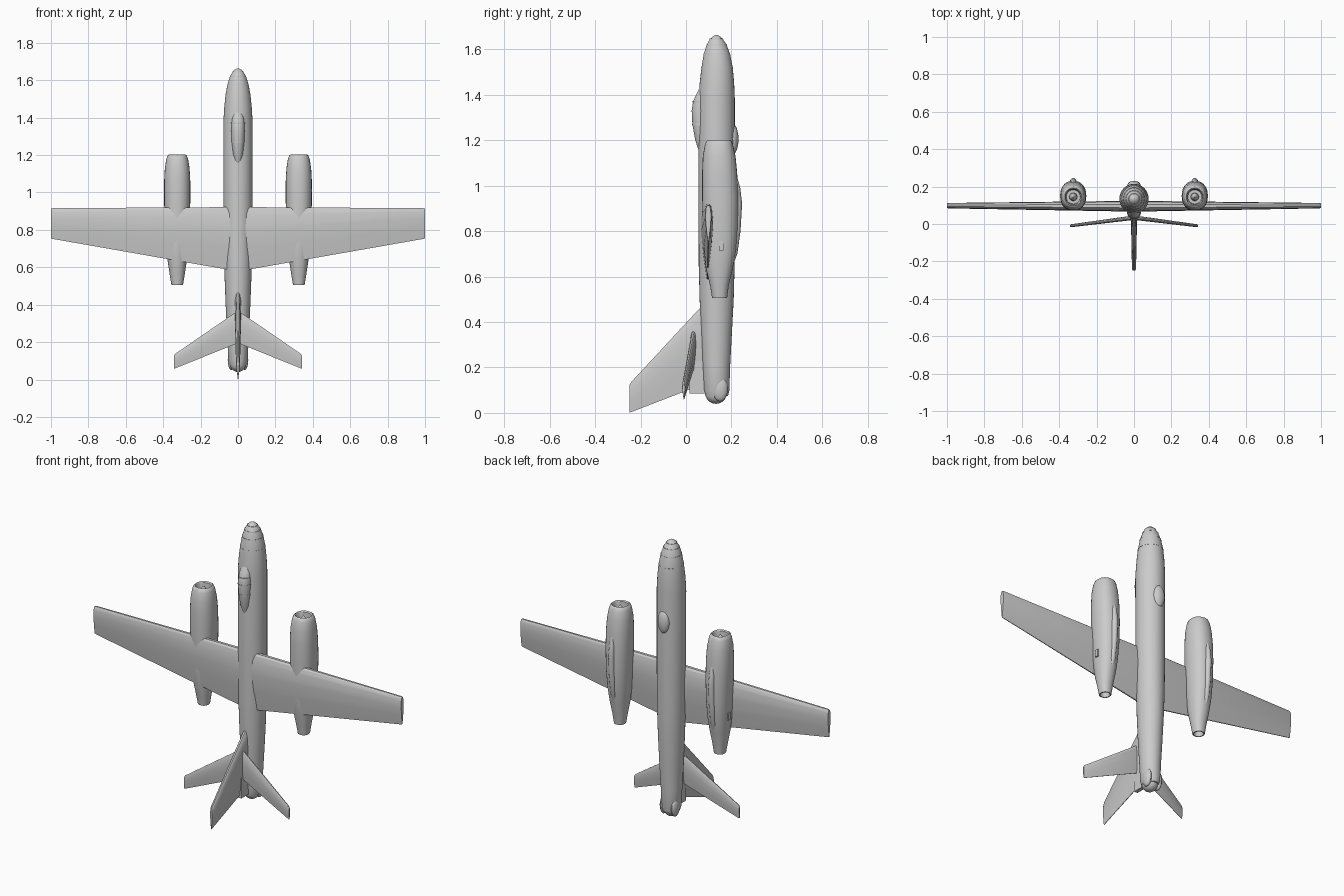
import bpy, bmesh
from math import sin, cos, pi, copysign


def finish(name, bm, angle=35):
    bmesh.ops.recalc_face_normals(bm, faces=bm.faces)
    me = bpy.data.meshes.new(name)
    bm.to_mesh(me)
    bm.free()
    ob = bpy.data.objects.new(name, me)
    bpy.context.collection.objects.link(ob)
    bpy.ops.object.select_all(action='DESELECT')
    ob.select_set(True)
    bpy.context.view_layer.objects.active = ob
    bpy.ops.object.shade_smooth_by_angle(angle=angle * pi / 180)
    return ob


def loft(name, rings, angle=35):
    bm = bmesh.new()
    vs = [[bm.verts.new(p) for p in r] for r in rings]
    n = len(vs[0])
    for a, b in zip(vs, vs[1:]):
        for i in range(n):
            j = (i + 1) % n
            bm.faces.new((a[i], a[j], b[j], b[i]))
    bm.faces.new(vs[0])
    bm.faces.new(vs[-1])
    return finish(name, bm, angle)


def oval(x, y, z, rx, ry, n=32, power=1.0):
    """Horizontal cross-section; power below 1 makes it boxier."""
    f = lambda v: copysign(abs(v) ** power, v)
    return [(x + rx * f(cos(2 * pi * i / n)), y + ry * f(sin(2 * pi * i / n)), z)
            for i in range(n)]


def foil(place, lead, trail, half):
    """Wing section: place(chord position, thickness offset) gives a point."""
    prof = [(0, .3), (.03, .6), (.12, .88), (.35, 1), (.65, .7), (1, .12)]
    pts = prof + [(c, -t) for c, t in reversed(prof)]
    return [place(lead + (trail - lead) * c, t * half) for c, t in pts]


def blob(name, x, y, z, rx, ry, rz, n=24):
    bm = bmesh.new()
    bmesh.ops.create_uvsphere(bm, u_segments=n, v_segments=n // 2, radius=1)
    for v in bm.verts:
        v.co = (x + v.co.x * rx, y + v.co.y * ry, z + v.co.z * rz)
    return finish(name, bm)


def box(name, x, y, z, sx, sy, sz):
    bm = bmesh.new()
    bmesh.ops.create_cube(bm, size=1)
    for v in bm.verts:
        v.co = (x + v.co.x * sx, y + v.co.y * sy, z + v.co.z * sz)
    return finish(name, bm)


# Fuselage: (z, centre y, half width, half depth)
body = [(.075, .135, .044, .050), (.10, .135, .052, .056), (.20, .134, .056, .060),
        (.35, .134, .064, .068), (.50, .135, .070, .075), (.65, .135, .075, .079),
        (.90, .135, .078, .080), (1.38, .135, .078, .080), (1.45, .136, .074, .076),
        (1.52, .137, .067, .069), (1.58, .136, .056, .058), (1.62, .135, .043, .044),
        (1.645, .134, .029, .029), (1.658, .134, .016, .016), (1.664, .134, .004, .004)]
loft("fuselage", [oval(0, y, z, a, b) for z, y, a, b in body])

# Glazed nose frames
for k, (z, y, a, b) in enumerate(body[9:13]):
    loft(f"nose_frame_{k}", [oval(0, y, z - .002, a + .0012, b + .0012),
                             oval(0, y, z + .002, a + .0006, b + .0006)])

# Cockpit canopy with two frames
canopy = [(1.15, .075, .012, .018), (1.20, .070, .027, .029), (1.27, .066, .034, .038),
          (1.33, .064, .036, .039), (1.37, .066, .035, .035), (1.40, .068, .031, .024),
          (1.43, .072, .018, .012)]
loft("canopy", [oval(0, y, z, a, b, 20) for z, y, a, b in canopy], 25)
for k, (z, y, a, b) in enumerate(canopy[2:5]):
    loft(f"canopy_frame_{k}", [oval(0, y, z + d, a + .0015, b + .0015, 20)
                               for d in (-.003, .003)])

# Belly radome and rear gunner turret
blob("radome", 0, .205, 1.205, .036, .026, .068)
blob("tail_turret", 0, .132, .085, .043, .047, .045)
for s in (-1, 1):
    blob(f"turret_fairing_{s}", s * .036, .150, .105, .019, .034, .055, 16)
box("rudder_base", 0, .055, .17, .022, .08, .17)

# Main wing, tip to tip
wing = [(-1, .913, .755, .098, .012), (-.992, .916, .752, .098, .0145),
        (0, .922, .578, .095, .029),
        (.992, .916, .752, .098, .0145), (1, .913, .755, .098, .012)]
loft("wing", [foil(lambda z, t, x=x, y=y: (x, y + t, z), l, tr, h)
              for x, l, tr, y, h in wing], 25)

# Tailplane with dihedral
tail = [(-.342, .128, .060, -.010, .005), (-.335, .138, .060, -.009, .008),
        (0, .368, .195, .034, .012),
        (.335, .138, .060, -.009, .008), (.342, .128, .060, -.010, .005)]
loft("tailplane", [foil(lambda z, t, x=x, y=y: (x, y + t, z), l, tr, h)
                   for x, l, tr, y, h in tail], 25)

# Swept tail fin
fin = [(.10, .50, .135, .018), (.055, .455, .118, .017),
       (-.240, .137, .004, .011), (-.249, .122, .001, .007)]
loft("tail_fin", [foil(lambda z, t, y=y: (t, y, z), l, tr, h)
                  for y, l, tr, h in fin], 25)

# Engine nacelles: hollow exhaust, outer skin, hollow intake
pod = [(.56, .148, .020, .022), (.505, .148, .025, .027), (.505, .148, .031, .033),
       (.56, .147, .040, .041), (.64, .147, .052, .060), (.72, .150, .060, .071),
       (.82, .152, .066, .077), (.95, .151, .070, .080), (1.06, .148, .070, .077),
       (1.13, .146, .066, .072), (1.18, .145, .058, .062), (1.197, .145, .051, .055),
       (1.202, .145, .045, .047), (1.195, .145, .040, .041), (1.13, .145, .036, .037)]
bulge = [(.64, .195, .008, .008), (.70, .204, .018, .022), (.80, .210, .021, .030),
         (.92, .213, .021, .034), (.99, .211, .019, .028), (1.05, .208, .010, .014)]
for s, side in ((-1, "left"), (1, "right")):
    x = s * .325
    loft(f"nacelle_{side}", [oval(x, y, z, a, b, 28, .9) for z, y, a, b in pod])
    loft(f"intake_cone_{side}", [oval(x, .145, z, r, r, 16) for z, r in
                                 ((1.13, .022), (1.16, .019), (1.185, .010), (1.195, .002))])
    loft(f"gear_fairing_{side}", [oval(x, y, z, a, b, 16) for z, y, a, b in bulge])
    # Outer cooling vent
    box(f"vent_{side}", x + s * .058, .155, .735, .018, .020, .042)
